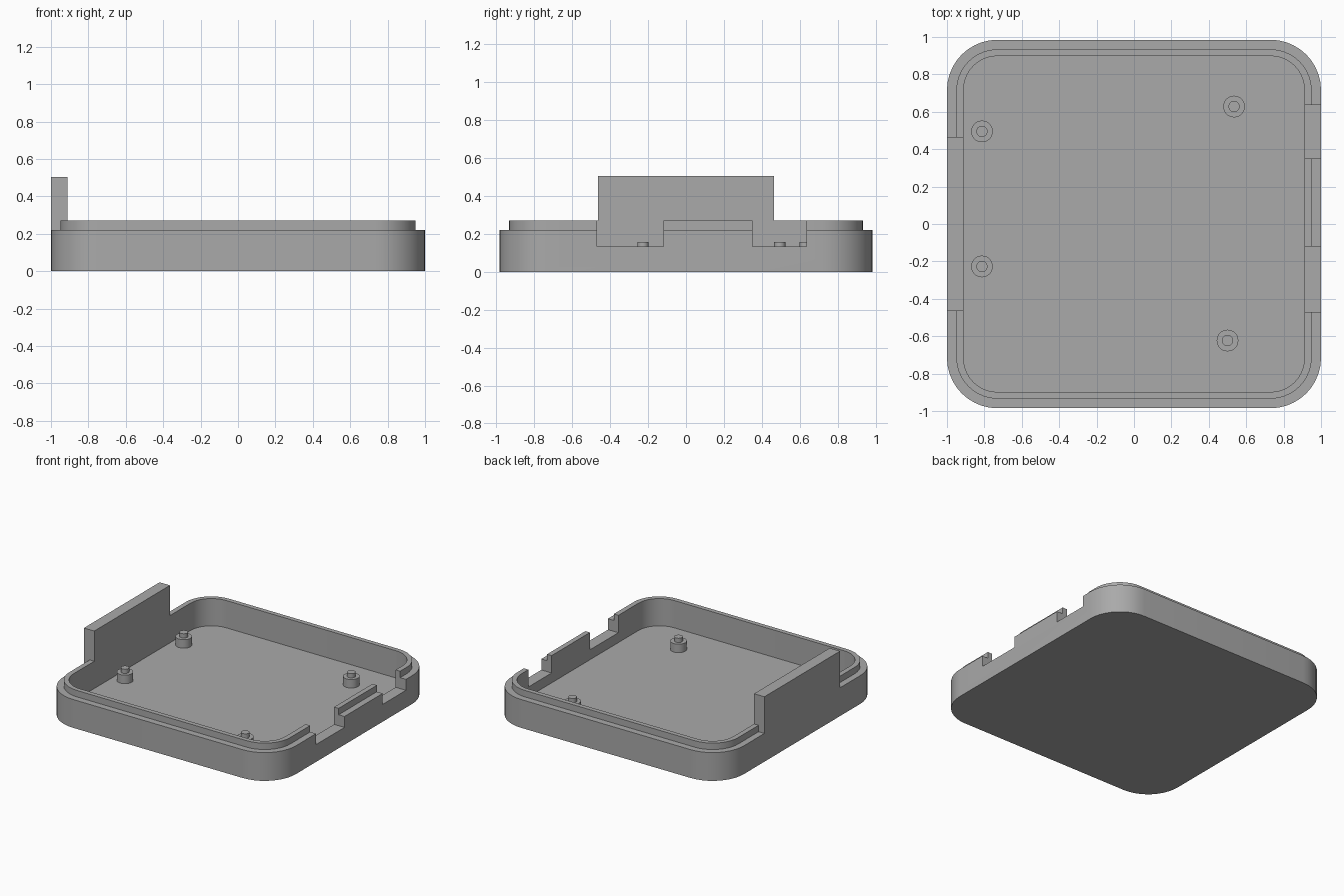
import bpy, bmesh, math
from mathutils import Vector

old = bpy.data.objects.get("Cube")
if old:
    bpy.data.objects.remove(old, do_unlink=True)

grey = bpy.data.materials.new("mid grey")
grey.use_nodes = True
colour = (0.4, 0.4, 0.4, 1)
grey.diffuse_color = colour
grey.node_tree.nodes["Principled BSDF"].inputs["Base Color"].default_value = colour

FLOOR, SHOULDER, RIM = 0.058, 0.22, 0.27
OUTER = (1.0, 0.985, 0.27)      # half width, half depth, corner radius
LIP = (0.95, 0.934, 0.22)
INNER = (0.911, 0.898, 0.18)


def make_object(name, bm):
    bmesh.ops.recalc_face_normals(bm, faces=bm.faces[:])
    mesh = bpy.data.meshes.new(name)
    bm.to_mesh(mesh)
    bm.free()
    mesh.materials.append(grey)
    obj = bpy.data.objects.new(name, mesh)
    bpy.context.collection.objects.link(obj)
    return obj


def rounded_loop(bm, size, z, steps=10):
    hx, hy, r = size
    verts = []
    for i, (sx, sy) in enumerate([(1, 1), (-1, 1), (-1, -1), (1, -1)]):
        for k in range(steps + 1):
            a = (i + k / steps) * math.pi / 2
            verts.append(bm.verts.new((sx * (hx - r) + r * math.cos(a),
                                       sy * (hy - r) + r * math.sin(a), z)))
    return verts


def loft(name, loops):
    bm = bmesh.new()
    rings = [rounded_loop(bm, size, z) for size, z in loops]
    for a, b in zip(rings, rings[1:]):
        for i in range(len(a)):
            j = (i + 1) % len(a)
            bm.faces.new((a[i], a[j], b[j], b[i]))
    bm.faces.new(rings[0])
    bm.faces.new(rings[-1])
    return make_object(name, bm)


def box(name, low, high):
    bm = bmesh.new()
    bmesh.ops.create_cube(bm, size=1)
    low, high = Vector(low), Vector(high)
    for v in bm.verts:
        v.co = (low + high) / 2 + v.co * (high - low)
    return make_object(name, bm)


def combine(target, tool, operation):
    mod = target.modifiers.new(operation.title(), 'BOOLEAN')
    mod.operation, mod.solver, mod.object = operation, 'EXACT', tool
    select(target)
    bpy.ops.object.modifier_apply(modifier=mod.name)
    bpy.data.objects.remove(tool, do_unlink=True)


def select(obj):
    bpy.ops.object.select_all(action='DESELECT')
    obj.select_set(True)
    bpy.context.view_layer.objects.active = obj


def smooth(obj):
    select(obj)
    bpy.ops.object.shade_smooth_by_angle(angle=math.radians(30))


# Tray with stepped rim
tray = loft("tray", [(OUTER, 0), (OUTER, SHOULDER), (LIP, SHOULDER),
                     (LIP, RIM), (INNER, RIM), (INNER, FLOOR)])

# Port notches in the left wall
for y0, y1 in [(-0.47, -0.12), (0.35, 0.635)]:
    combine(tray, box("notch_cutter", (0.8, y0, 0.135), (1.1, y1, 0.5)), 'DIFFERENCE')

# Tall panel on the right wall
combine(tray, box("side_panel", (-1, -0.465, 0.1), (-INNER[0], 0.465, 0.505)), 'UNION')
smooth(tray)

# Stepped mounting posts
for n, (x, y) in enumerate([(-0.813, 0.495), (-0.813, -0.227),
                            (0.535, 0.628), (0.5, -0.623)], 1):
    bm = bmesh.new()
    rings = []
    for r, z in [(0.058, FLOOR - 0.01), (0.058, 0.124), (0.03, 0.124), (0.03, 0.157)]:
        rings.append([bm.verts.new((x + r * math.cos(a), y + r * math.sin(a), z))
                      for a in (math.tau * k / 28 for k in range(28))])
    for a, b in zip(rings, rings[1:]):
        for i in range(28):
            j = (i + 1) % 28
            bm.faces.new((a[i], a[j], b[j], b[i]))
    bm.faces.new(rings[0])
    bm.faces.new(rings[-1])
    smooth(make_object(f"mounting_post_{n}", bm))
